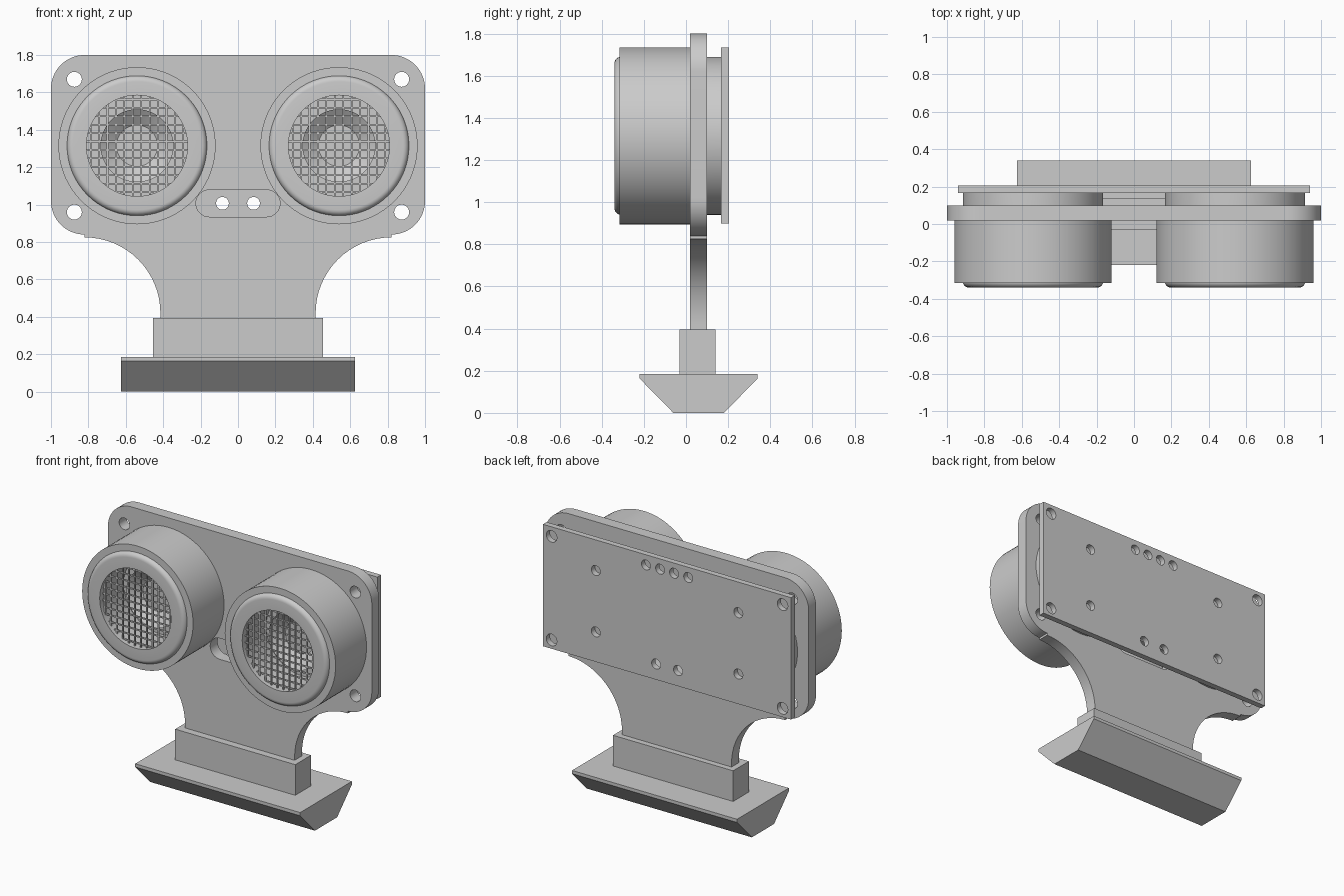
import bpy, bmesh, math
from mathutils import Matrix, Vector

cube = bpy.data.objects.get("Cube")
if cube:
    bpy.data.objects.remove(cube, do_unlink=True)

grey = bpy.data.materials.new("plain grey")
grey.use_nodes = True
colour = (0.6, 0.6, 0.6, 1)
grey.diffuse_color = colour
grey.node_tree.nodes["Principled BSDF"].inputs["Base Color"].default_value = colour

EYE_X, EYE_Z = 0.54, 1.315


def finish(name, mesh, smooth=True):
    mesh.materials.clear()
    mesh.materials.append(grey)
    obj = bpy.data.objects.new(name, mesh)
    bpy.context.scene.collection.objects.link(obj)
    if smooth:
        bpy.ops.object.select_all(action='DESELECT')
        obj.select_set(True)
        bpy.context.view_layer.objects.active = obj
        bpy.ops.object.shade_smooth_by_angle(angle=math.radians(30))
    return obj


def from_bmesh(name, bm, smooth=True):
    bmesh.ops.recalc_face_normals(bm, faces=bm.faces)
    mesh = bpy.data.meshes.new(name)
    bm.to_mesh(mesh)
    bm.free()
    return finish(name, mesh, smooth)


def arc(cx, cz, r, start, end, n=16):
    angles = [math.radians(start + (end - start) * i / n) for i in range(n + 1)]
    return [(cx + r * math.cos(a), cz + r * math.sin(a)) for a in angles]


def circle(cx, cz, r):
    return arc(cx, cz, r, 0, 360, 32)[:-1]


def plate(name, loops, y0, y1):
    """Outline with holes in the xz plane, extruded from y0 to y1."""
    curve = bpy.data.curves.new(name, 'CURVE')
    curve.dimensions = '2D'
    curve.fill_mode = 'BOTH'
    curve.extrude = (y1 - y0) / 2
    for loop in loops:
        spline = curve.splines.new('POLY')
        spline.points.add(len(loop) - 1)
        for point, (x, z) in zip(spline.points, loop):
            point.co = (x, z, 0, 1)
        spline.use_cyclic_u = True
    temp = bpy.data.objects.new(name + "_outline", curve)
    bpy.context.scene.collection.objects.link(temp)
    deps = bpy.context.evaluated_depsgraph_get()
    mesh = bpy.data.meshes.new_from_object(temp.evaluated_get(deps))
    bpy.data.objects.remove(temp, do_unlink=True)
    bm = bmesh.new()
    bm.from_mesh(mesh)
    bmesh.ops.remove_doubles(bm, verts=bm.verts, dist=1e-5)
    bm.transform(Matrix.Translation((0, (y0 + y1) / 2, 0)) @ Matrix.Rotation(math.pi / 2, 4, 'X'))
    return from_bmesh(name, bm)


def lathe(name, profile, cx, closed=False):
    """Spin (radius, y) points around the sensor axis."""
    bm = bmesh.new()
    verts = [bm.verts.new((cx + r, y, EYE_Z)) for r, y in profile]
    pairs = list(zip(verts, verts[1:] + verts[:1])) if closed else list(zip(verts, verts[1:]))
    edges = [bm.edges.new(p) for p in pairs]
    bmesh.ops.spin(bm, geom=verts + edges, cent=(cx, 0, EYE_Z), axis=(0, 1, 0),
                   angle=2 * math.pi, steps=72, use_merge=True)
    bmesh.ops.remove_doubles(bm, verts=bm.verts, dist=1e-5)
    return from_bmesh(name, bm)


def add_box(bm, centre, size):
    bmesh.ops.create_cube(bm, size=1, matrix=Matrix.Translation(centre) @ Matrix.Diagonal((*size, 1)))


# Holes shared by the front plate and the circuit board
corner_holes = [circle(sx * 0.875, z, 0.04) for sx in (-1, 1) for z in (0.96, 1.67)]

# Front plate with rounded corners, curved neck and slot
right_side = (arc(0.82, 0.42, 0.405, 180, 90) + arc(0.82, 1.02, 0.18, -90, 0)
              + arc(0.82, 1.62, 0.18, 0, 90))
right_side = [(0.415, 0.38)] + right_side
outline = right_side + [(-x, z) for x, z in reversed(right_side)]
slot = arc(0.153, 1.007, 0.072, -90, 90) + arc(-0.153, 1.007, 0.072, 90, 270)
plate("bracket_plate", [outline, slot] + corner_holes, 0.02, 0.10)

# Circuit board behind the plate
board = [(-0.94, 0.9), (0.94, 0.9), (0.94, 1.735), (-0.94, 1.735)]
small_holes = [(-0.16, 1.665), (-0.053, 1.665), (0.053, 1.665), (0.16, 1.665),
               (-0.083, 1.007), (0.083, 1.007)]
small_holes += [(sx * EYE_X, EYE_Z + dz) for sx in (-1, 1) for dz in (-0.21, 0.21)]
plate("circuit_board", [board] + corner_holes + [circle(x, z, 0.034) for x, z in small_holes],
      0.165, 0.205)

# Sensors: collar, can with inner cone, and wire mesh
rim = arc(0.343, -0.308, 0.032, 0, -90, 6)
can = [(0, 0.165), (0.375, 0.165)] + rim + [
    (0.27, -0.34), (0.27, -0.08), (0.195, -0.08), (0.195, -0.16),
    (0.11, -0.10), (0, -0.10)]
collar = [(0.42, 0.03), (0.42, -0.315), (0.37, -0.315), (0.37, 0.03)]
WIRE, STEP, OPENING = 0.009, 0.045, 0.272
for side, sx in (("left", 1), ("right", -1)):
    cx = sx * EYE_X
    lathe(side + "_sensor_collar", collar, cx, closed=True)
    lathe(side + "_sensor_can", can, cx)
    bm = bmesh.new()
    for i in range(-6, 6):
        offset = (i + 0.5) * STEP
        length = 2 * math.sqrt(OPENING ** 2 - offset ** 2)
        add_box(bm, Vector((cx + offset, -0.312, EYE_Z)), (WIRE, WIRE, length))
        add_box(bm, Vector((cx, -0.308, EYE_Z + offset)), (length, WIRE, WIRE))
    from_bmesh(side + "_sensor_mesh", bm, smooth=False)

# Socket block
bm = bmesh.new()
add_box(bm, Vector((0, 0.055, 0.285)), (0.91, 0.17, 0.22))
from_bmesh("socket_block", bm, smooth=False)

# Wedge-shaped foot
foot = [(-0.22, 0.185), (-0.22, 0.163), (-0.06, 0), (0.18, 0), (0.34, 0.163), (0.34, 0.185)]
bm = bmesh.new()
face = bm.faces.new([bm.verts.new((-0.625, y, z)) for y, z in foot])
side = bmesh.ops.extrude_face_region(bm, geom=[face])
moved = [v for v in side["geom"] if isinstance(v, bmesh.types.BMVert)]
bmesh.ops.translate(bm, verts=moved, vec=(1.25, 0, 0))
from_bmesh("wedge_foot", bm, smooth=False)
